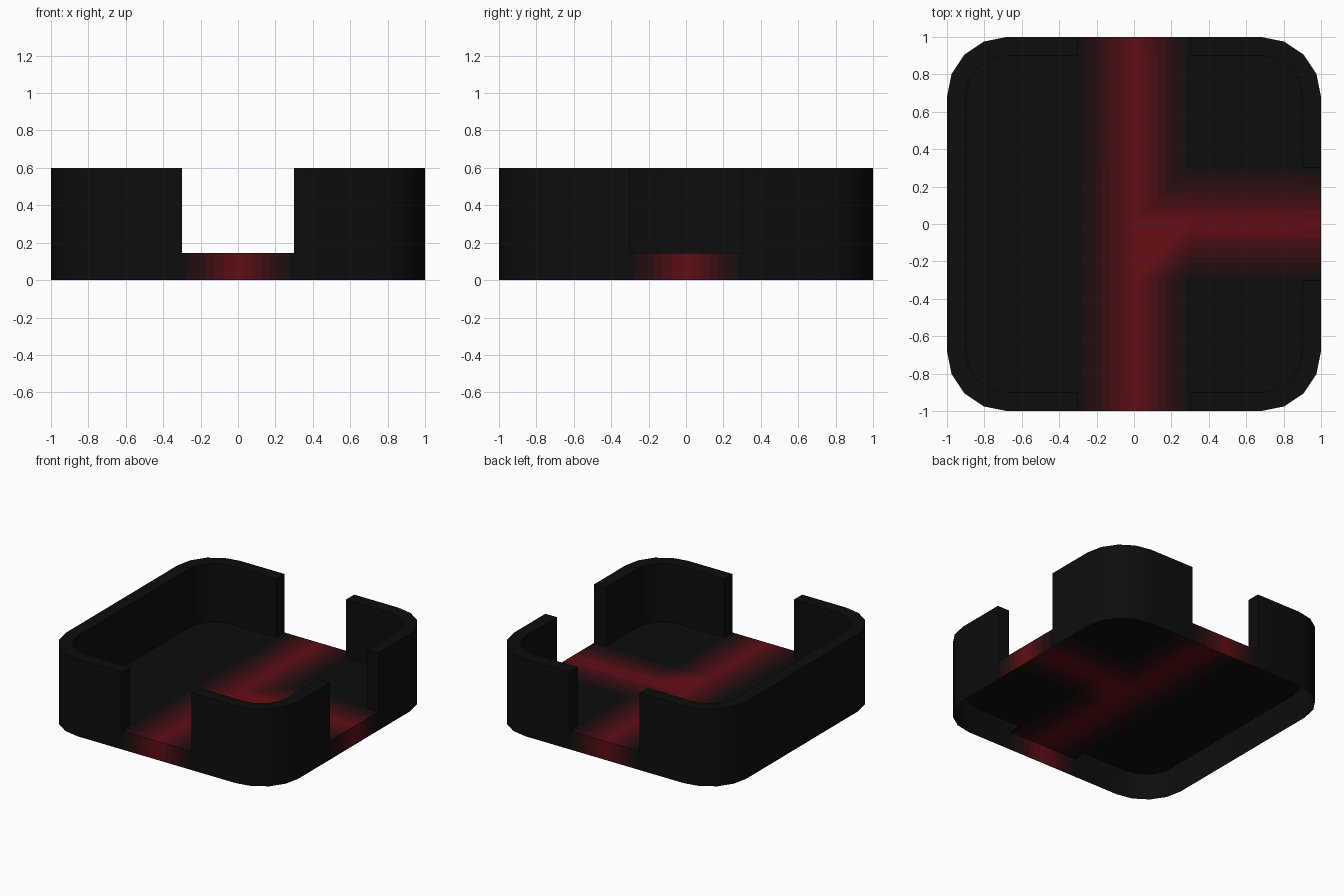
import bpy, bmesh, math
from mathutils import Vector

if "Cube" in bpy.data.objects:
    bpy.data.objects.remove(bpy.data.objects["Cube"])

WALL, HEIGHT, FLOOR, GAP, RAD = 0.1, 0.6, 0.145, 0.3, 0.32
LEVELS, CUTS = 12, 12


def srgb_to_linear(c):
    return c / 12.92 if c <= 0.04045 else ((c + 0.055) / 1.055) ** 2.4


def material(name, t):
    """Blend from near black (t=0) to dark red (t=1)."""
    dark, red = (0.05, 0.05, 0.05), (0.41, 0.055, 0.08)
    m = bpy.data.materials.new(name)
    m.diffuse_color = [srgb_to_linear(a + (b - a) * t) for a, b in zip(dark, red)] + [1]
    m.use_nodes = True
    m.node_tree.nodes["Principled BSDF"].inputs["Base Color"].default_value = m.diffuse_color
    return m


shades = [material(f"glow_{i}", i / LEVELS) for i in range(LEVELS + 1)]


def arc(corner, inset):
    """Quarter-round corner, counter-clockwise; corner 0 is back right."""
    mid = math.radians(45 + 90 * corner)
    c = 1 - RAD
    cx, cy = math.copysign(c, math.cos(mid)), math.copysign(c, math.sin(mid))
    angles = [math.radians(90 * corner + 22.5 * i) for i in range(5)]
    return [(cx + (RAD - inset) * math.cos(a), cy + (RAD - inset) * math.sin(a)) for a in angles]


def paths(inset):
    """Three wall runs, counter-clockwise, separated by the openings."""
    e = 1 - inset
    return [
        [(e, GAP)] + arc(0, inset) + [(GAP, e)],
        [(-GAP, e)] + arc(1, inset) + arc(2, inset) + [(-GAP, -e)],
        [(GAP, -e)] + arc(3, inset) + [(e, -GAP)],
    ]


def make_object(name, bm, mats):
    me = bpy.data.meshes.new(name)
    bm.to_mesh(me)
    bm.free()
    for m in mats:
        me.materials.append(m)
    ob = bpy.data.objects.new(name, me)
    bpy.context.collection.objects.link(ob)
    return ob


outer, inner = paths(0), paths(WALL)

# Hollow walls: outer skin, top rim, inner skin and end caps
for name, out, inn in zip(("back_right_wall", "left_wall", "front_right_wall"), outer, inner):
    bm = bmesh.new()
    rings = []
    for o, i in zip(out, inn):
        profile = [(*o, 0), (*o, FLOOR), (*o, HEIGHT), (*i, HEIGHT), (*i, FLOOR)]
        rings.append([bm.verts.new(p) for p in profile])
    for a, b in zip(rings, rings[1:]):
        for k in range(4):
            bm.faces.new((a[k], b[k], b[k + 1], a[k + 1]))
    bm.faces.new(rings[0][1:])
    bm.faces.new(rings[-1][:0:-1])
    wall = make_object(name, bm, [shades[0]])
    bpy.ops.object.select_all(action='DESELECT')
    wall.select_set(True)
    bpy.context.view_layer.objects.active = wall
    bpy.ops.object.shade_smooth_by_angle(angle=math.radians(30))

# Floor sheet with a tab and sill in every opening
bm = bmesh.new()
runs = [[bm.verts.new((x, y, FLOOR)) for x, y in p] for p in inner]
bm.faces.new([v for r in runs for v in r])
for n in range(3):
    m = (n + 1) % 3
    a, b = outer[n][-1], outer[m][0]
    va, vb = (bm.verts.new((*p, FLOOR)) for p in (a, b))
    la, lb = (bm.verts.new((*p, 0)) for p in (a, b))
    bm.faces.new((runs[n][-1], va, vb, runs[m][0]))
    bm.faces.new((la, lb, vb, va))

# Cut the floor into narrow bands for the red fade
for axis in (Vector((1, 0, 0)), Vector((0, 1, 0))):
    for k in range(-CUTS, CUTS + 1):
        bmesh.ops.bisect_plane(bm, geom=bm.verts[:] + bm.edges[:] + bm.faces[:], dist=1e-5,
                               plane_co=axis * (GAP * k / CUTS), plane_no=axis)


def glow(x, y):
    u, v = abs(x) / GAP, abs(y) / GAP
    if x > 0 and y < 0 and u < 1 and v < 1:
        return min(1, 2 - u - v)
    return max(0, 1 - u, 1 - v if x > 0 else 0)


for f in bm.faces:
    c = f.calc_center_bounds()
    f.material_index = round(glow(c.x, c.y) * LEVELS)
make_object("floor", bm, shades)
